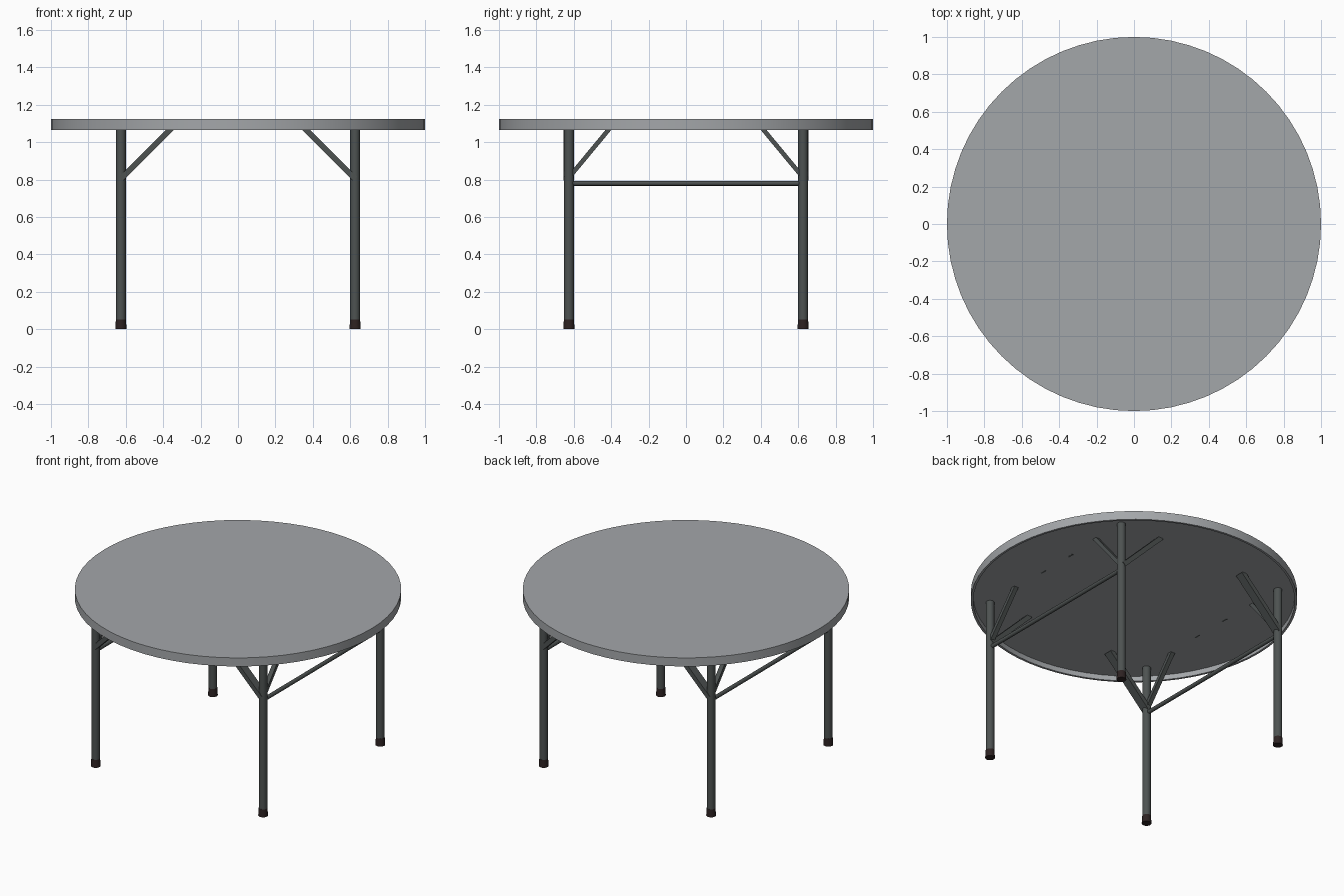
import bpy, bmesh, math
from mathutils import Vector, Matrix

if "Cube" in bpy.data.objects:
    bpy.data.objects.remove(bpy.data.objects["Cube"])


def material(name, rgb):
    m = bpy.data.materials.new(name)
    m.diffuse_color = (*rgb, 1)
    m.use_nodes = True
    m.node_tree.nodes["Principled BSDF"].inputs["Base Color"].default_value = m.diffuse_color
    return m


TOP = material("grey plastic", (0.37, 0.385, 0.40))
STEEL = material("dark grey steel", (0.075, 0.085, 0.083))
RUBBER = material("dark brown rubber", (0.026, 0.016, 0.016))


def finish(name, bm, mat, smooth=True):
    bmesh.ops.recalc_face_normals(bm, faces=bm.faces)
    me = bpy.data.meshes.new(name)
    bm.to_mesh(me)
    bm.free()
    me.materials.append(mat)
    ob = bpy.data.objects.new(name, me)
    bpy.context.collection.objects.link(ob)
    if smooth:
        bpy.ops.object.select_all(action='DESELECT')
        ob.select_set(True)
        bpy.context.view_layer.objects.active = ob
        bpy.ops.object.shade_smooth_by_angle(angle=math.radians(35))
    return ob


def tube(name, a, b, r, mat, r2=None, sides=20):
    a, b = Vector(a), Vector(b)
    d = b - a
    bm = bmesh.new()
    rot = d.to_track_quat('Z', 'Y').to_matrix().to_4x4()
    bmesh.ops.create_cone(bm, cap_ends=True, segments=sides, radius1=r,
                          radius2=r if r2 is None else r2, depth=d.length,
                          matrix=Matrix.Translation((a + b) / 2) @ rot)
    return finish(name, bm, mat)


def strut(name, a, b, side, width, thick):
    # rectangular bar from a to b, flattened onto level ends
    a, b, side = Vector(a), Vector(b), Vector(side)
    d = (b - a).normalized()
    n = side.cross(d)
    bm = bmesh.new()
    m = Matrix((side * width, n * thick, d * (b - a).length)).transposed().to_4x4()
    bmesh.ops.create_cube(bm, size=1, matrix=Matrix.Translation((a + b) / 2) @ m)
    return finish(name, bm, STEEL, False)


# round top: hollow underneath with a thin hanging rim
profile = [(1.0, 1.124), (1.0, 1.066), (0.985, 1.066), (0.985, 1.1)]
bm = bmesh.new()
N = 64
rings = [[bm.verts.new((r * math.cos(2 * math.pi * i / N),
                        r * math.sin(2 * math.pi * i / N), z)) for i in range(N)]
         for r, z in profile]
for lo, hi in zip(rings, rings[1:]):
    for i in range(N):
        j = (i + 1) % N
        bm.faces.new((lo[i], lo[j], hi[j], hi[i]))
bm.faces.new(rings[0])
bm.faces.new(rings[-1])
finish("table_top", bm, TOP)

# legs with feet and two braces each
P = 0.626
for sx, xn in ((-1, "left"), (1, "right")):
    for sy, yn in ((-1, "front"), (1, "back")):
        tag = f"{yn}_{xn}"
        x, y = sx * P, sy * P
        tube(f"leg_{tag}", (x, y, 0.02), (x, y, 1.105), 0.026, STEEL)
        tube(f"foot_{tag}", (x, y, 0), (x, y, 0.052), 0.03, RUBBER, 0.027)
        strut(f"inward_brace_{tag}", (sx * 0.625, y, 0.805), (sx * 0.325, y, 1.105),
              (0, 1, 0), 0.056, 0.03)
        strut(f"side_brace_{tag}", (x, sy * 0.625, 0.812), (x, sy * 0.382, 1.105),
              (1, 0, 0), 0.03, 0.024)
    # low crossbar and sunken upper bar between front and back legs
    tube(f"crossbar_{xn}", (sx * P, -P, 0.78), (sx * P, P, 0.78), 0.013, STEEL)
    # mounting slots showing along the underside
    for k, yy in enumerate((-0.13, 0.13)):
        tube(f"mount_{xn}_{k}", (sx * 0.615, yy - 0.02, 1.109),
             (sx * 0.615, yy + 0.02, 1.109), 0.0115, STEEL, sides=12)
